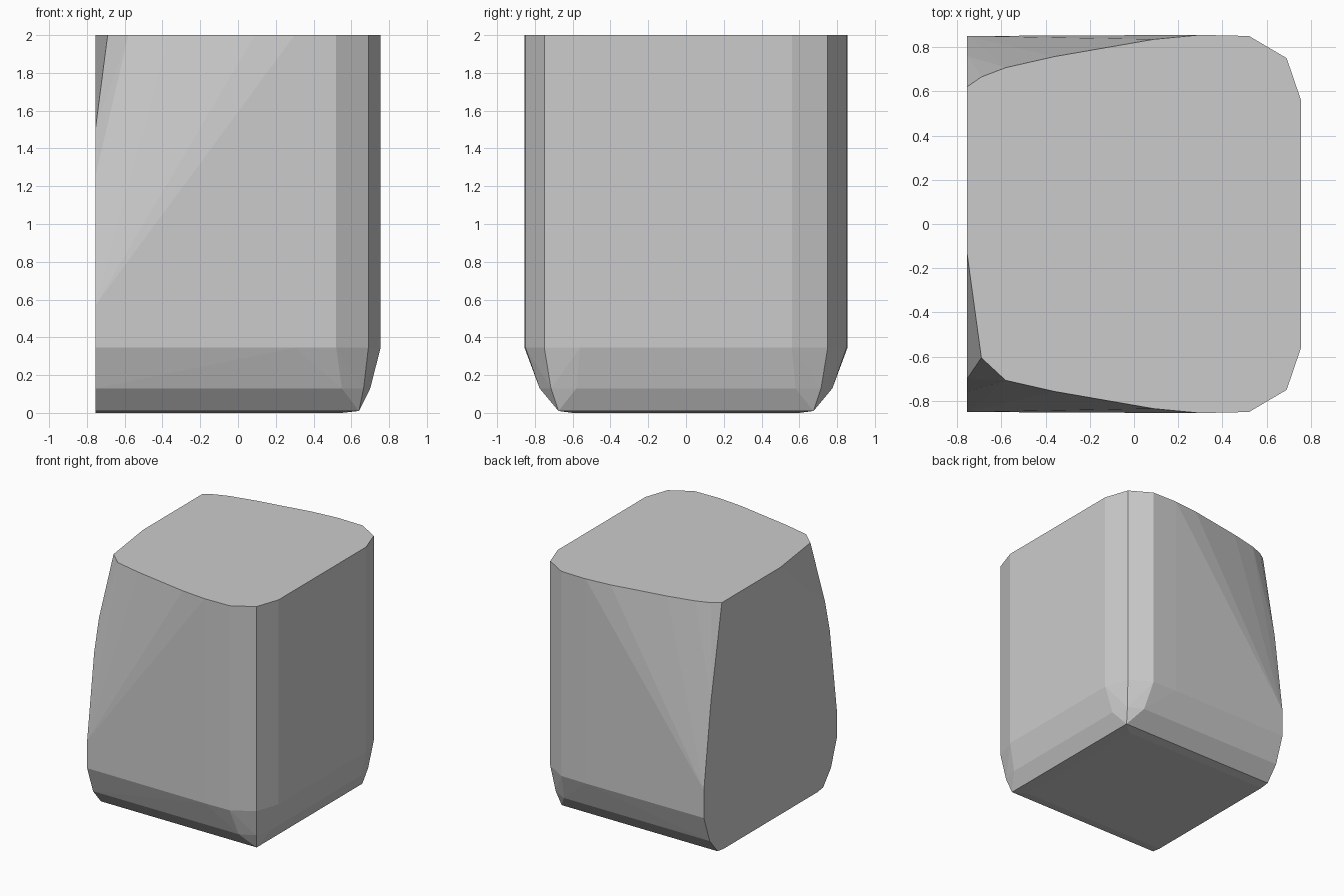
import bpy
import bmesh
import math

cube = bpy.data.objects.get("Cube")
if cube:
    bpy.data.objects.remove(cube, do_unlink=True)

grey = bpy.data.materials.new("light grey")
grey.use_nodes = True
colour = (0.6, 0.6, 0.6, 1)
grey.diffuse_color = colour
grey.node_tree.nodes["Principled BSDF"].inputs["Base Color"].default_value = colour

HALF_X, HEIGHT, SHOULDER, CHAMFER = 0.755, 2.0, 0.345, 0.13

# Rounded corner columns, shared by the top rim and the lower shoulder
corner = [(0.52, 0.85), (0.69, 0.75), (HALF_X, 0.56)]
# Top rim sweeping inward toward the cut side
rim = [(0.3, 0.855), (0.09, 0.835), (-0.36, 0.757), (-0.58, 0.707)]
# Lower chamfer, narrowing to a single point at each corner
chamfer = [(0.55, 0.775), (0.665, 0.715), (0.70, 0.58), (-HALF_X, 0.775)]
base_edge = [(0.64, 0.675), (-HALF_X, 0.675)]
base = [(0.55, 0.6), (-HALF_X, 0.6)]
shoulder = corner + [(0.3, 0.855), (-HALF_X, 0.85)]

half = []
for ring, z in ((corner + rim, HEIGHT), (shoulder, SHOULDER), (chamfer, CHAMFER),
                (base_edge, 0.01), (base, 0)):
    half += [(x, y, z) for x, y in ring]

# Bulging edge of the flat cut side
half += [(-HALF_X, 0.85, 0.57), (-HALF_X, 0.76, 1.25)]

# Mirror front to back, then add the uneven upper corners
points = half + [(x, -y, z) for x, y, z in half]
points += [(-HALF_X, 0.62, HEIGHT), (-0.69, 0.665, HEIGHT),
           (-HALF_X, -0.13, HEIGHT), (-0.69, -0.605, HEIGHT),
           (-HALF_X, -0.70, 1.5)]

# Wrap the rings in one faceted skin
bm = bmesh.new()
for p in points:
    bm.verts.new(p)
hull = bmesh.ops.convex_hull(bm, input=bm.verts[:])
loose = {g for g in hull["geom_interior"] + hull["geom_unused"]
         if isinstance(g, bmesh.types.BMVert)}
bmesh.ops.delete(bm, geom=list(loose), context='VERTS')
bmesh.ops.dissolve_limit(bm, angle_limit=math.radians(0.2),
                         verts=bm.verts[:], edges=bm.edges[:])
bmesh.ops.recalc_face_normals(bm, faces=bm.faces[:])

mesh = bpy.data.meshes.new("faceted_block")
bm.to_mesh(mesh)
bm.free()
mesh.materials.append(grey)
block = bpy.data.objects.new("faceted_block", mesh)
bpy.context.collection.objects.link(block)
